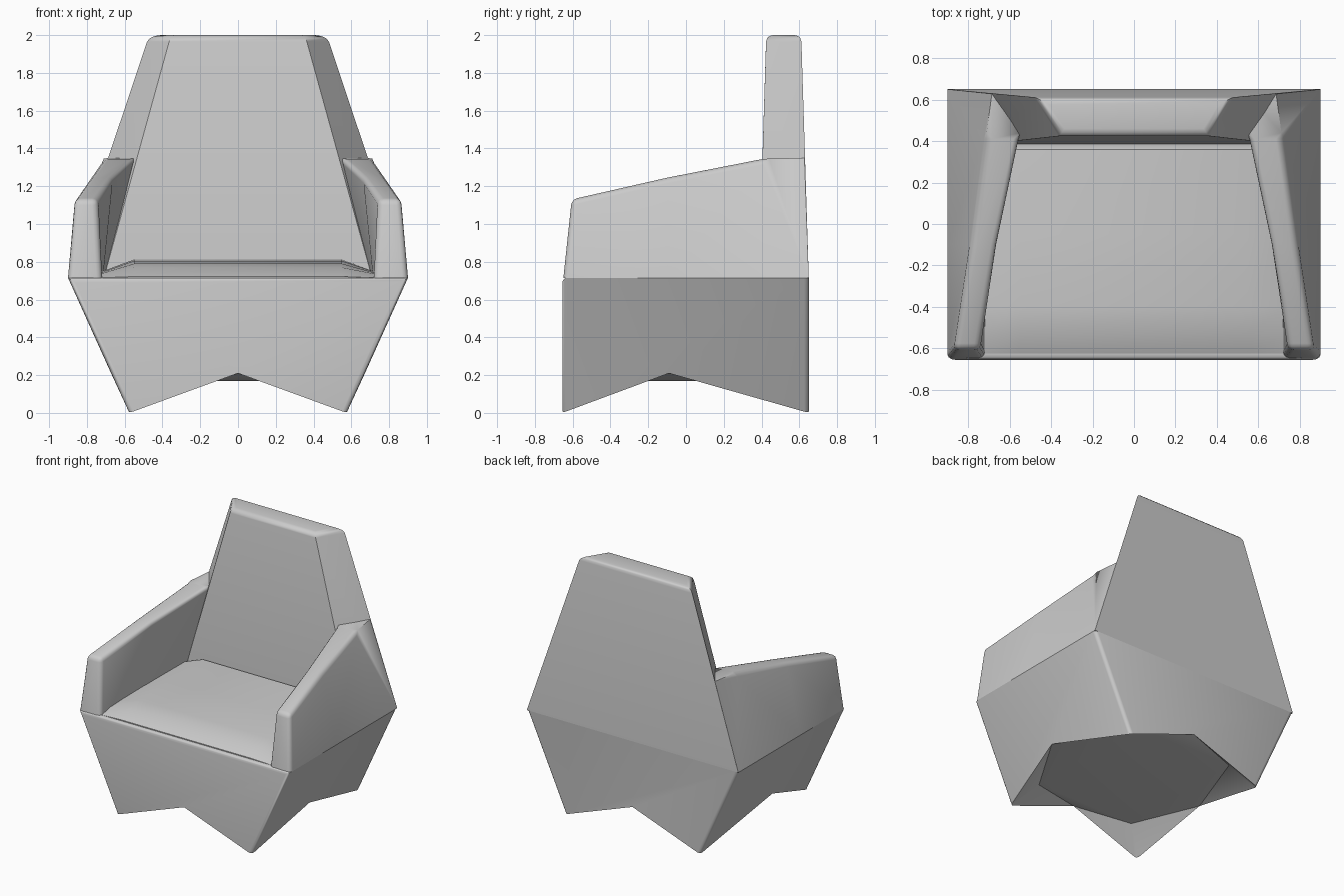
import bpy, bmesh, math

if "Cube" in bpy.data.objects:
    bpy.data.objects.remove(bpy.data.objects["Cube"])


def finish(name, bm, width, keep, smooth=38):
    """Round the chosen sharp edges, then smooth-shade by angle."""
    bmesh.ops.recalc_face_normals(bm, faces=bm.faces)
    edges = [e for e in bm.edges if e.is_manifold
             and e.calc_face_angle() > math.radians(28)
             and keep((e.verts[0].co + e.verts[1].co) / 2)]
    if width and edges:
        bmesh.ops.bevel(bm, geom=edges, offset=width, segments=3,
                        profile=0.5, affect='EDGES', clamp_overlap=True)
    bmesh.ops.recalc_face_normals(bm, faces=bm.faces)
    me = bpy.data.meshes.new(name)
    bm.to_mesh(me)
    bm.free()
    for p in me.polygons:
        p.use_smooth = True
    me.set_sharp_from_angle(angle=math.radians(smooth))
    ob = bpy.data.objects.new(name, me)
    bpy.context.collection.objects.link(ob)
    return ob


def loft(name, sections, width=0.0, keep=lambda c: True):
    """Closed solid skinned through equal-sized sections."""
    bm = bmesh.new()
    rings = [[bm.verts.new(p) for p in s] for s in sections]
    n = len(rings[0])
    for a, b in zip(rings, rings[1:]):
        for i in range(n):
            j = (i + 1) % n
            bm.faces.new((a[i], a[j], b[j], b[i]))
    bm.faces.new(rings[0])
    bm.faces.new(rings[-1])
    return finish(name, bm, width, keep)


# Base: faceted tub with four pointed feet and a recessed underside
SIGNS = [(-1, -1), (1, -1), (1, 1), (-1, 1)]
bm = bmesh.new()
top = [bm.verts.new((sx * 0.9, -0.655 if sy < 0 else 0.65, 0.715)) for sx, sy in SIGNS]
foot = [bm.verts.new((sx * 0.575, -0.655 if sy < 0 else 0.65, 0)) for sx, sy in SIGNS]
panel = [bm.verts.new((sx * 0.42, sy * 0.53, 0.17)) for sx, sy in SIGNS]
notch = [bm.verts.new(p) for p in ((0, -0.655, 0.21), (0.672, -0.09, 0.21),
                                   (0, 0.65, 0.21), (-0.672, -0.09, 0.21))]
for i in range(4):
    j = (i + 1) % 4
    bm.faces.new((top[i], top[j], foot[j], notch[i], foot[i]))
    bm.faces.new((foot[i], notch[i], panel[i]))
    bm.faces.new((notch[i], foot[j], panel[j]))
    bm.faces.new((notch[i], panel[j], panel[i]))
bm.faces.new(top)
bm.faces.new(panel)
finish("base", bm, 0.025,
       lambda c: (c.z > 0.7 and c.y < -0.6) or (0.3 < c.z < 0.6))

# Armrests: outer bottom, outer top, inner top, inner bottom at each station
stations = [
    ((0.90, -0.65, 0.715), (0.868, -0.605, 1.13), (0.745, -0.605, 1.13), (0.72, -0.645, 0.715)),
    ((0.90, -0.10, 0.715), (0.785, -0.10, 1.245), (0.66, -0.10, 1.245), (0.715, -0.10, 0.715)),
    ((0.90, 0.41, 0.715), (0.715, 0.41, 1.345), (0.55, 0.41, 1.345), (0.705, 0.41, 0.715)),
    ((0.90, 0.65, 0.715), (0.685, 0.63, 1.35), (0.54, 0.63, 1.35), (0.705, 0.65, 0.715)),
]
for side, s in (("left", -1), ("right", 1)):
    loft("armrest_" + side, [[(s * x, y, z) for x, y, z in st] for st in stations],
         0.03, lambda c: c.z > 0.75 and c.y < 0.3)

# Backrest: tapering slab with splayed side facets
loft("backrest",
     [[(-0.9, 0.65, 0.715), (0.9, 0.65, 0.715), (0.71, 0.385, 0.715), (-0.71, 0.385, 0.715)],
      [(-0.47, 0.61, 2), (0.47, 0.61, 2), (0.355, 0.425, 2), (-0.355, 0.425, 2)]],
     0.035, lambda c: c.z > 1.9)

# Seat cushion: softly crowned, dropping into a gap before the backrest
seat = [(-0.625, 0.715, 0.722), (-0.53, 0.735, 0.77), (-0.4, 0.74, 0.79),
        (-0.05, 0.745, 0.805), (0.36, 0.745, 0.812), (0.385, 0.74, 0.77)]
loft("seat", [[(-0.73, y, 0.6), (-0.73, y, e), (-0.55, y, t),
               (0.55, y, t), (0.73, y, e), (0.73, y, 0.6)] for y, e, t in seat])
